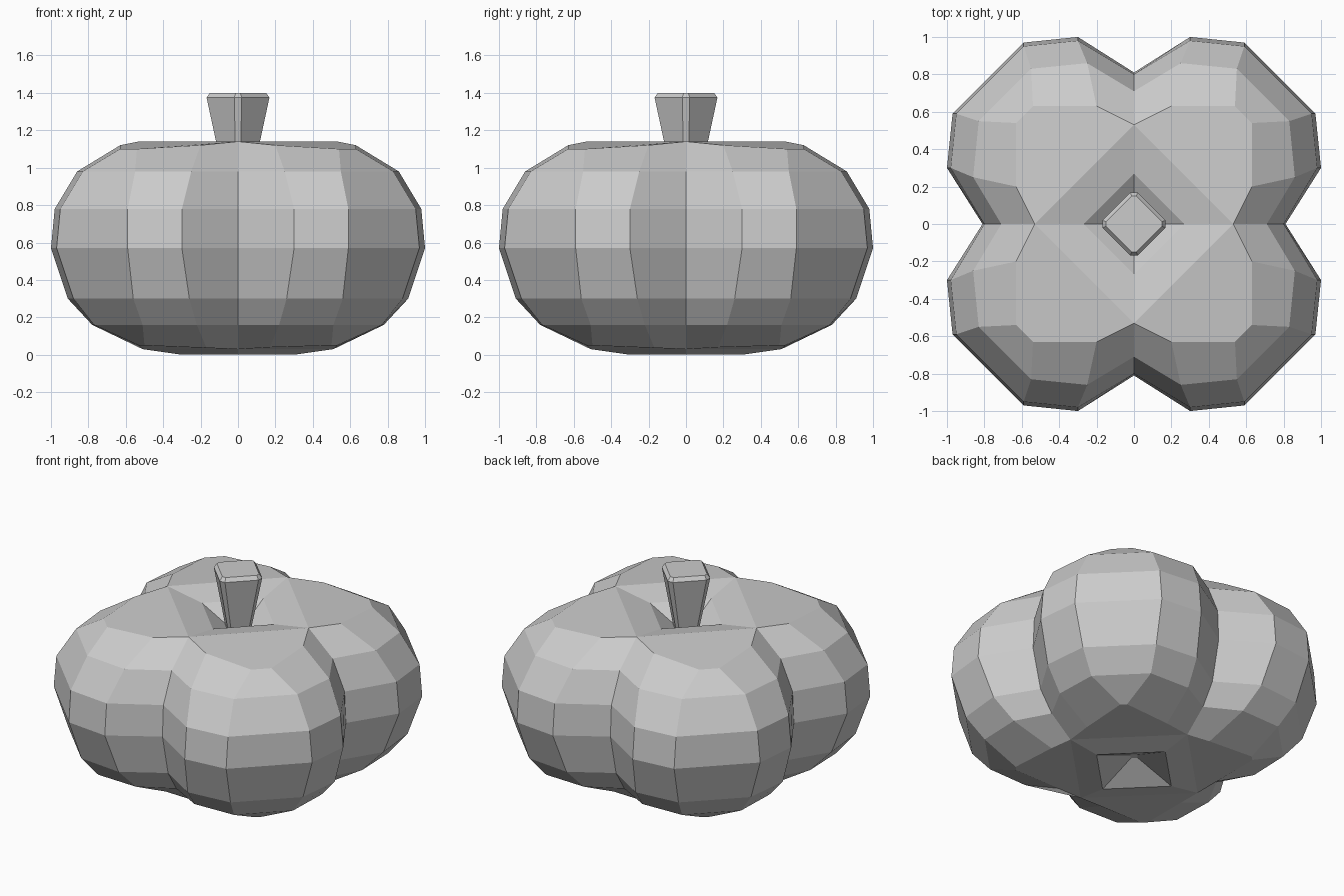
import bpy, bmesh
from mathutils import Matrix, Vector

if "Cube" in bpy.data.objects:
    bpy.data.objects.remove(bpy.data.objects["Cube"])


def finish(bm, name):
    bmesh.ops.recalc_face_normals(bm, faces=bm.faces)
    me = bpy.data.meshes.new(name)
    bm.to_mesh(me)
    bm.free()
    ob = bpy.data.objects.new(name, me)
    bpy.context.collection.objects.link(ob)
    return ob


def ring(bm, quarter):
    """Repeat a quarter outline four times around z."""
    out = []
    for q in range(4):
        rot = Matrix(((1, 0, 0), (0, 1, 0), (0, 0, 1)))
        for _ in range(q):
            rot = Matrix(((0, -1, 0), (1, 0, 0), (0, 0, 1))) @ rot
        out += [bm.verts.new(rot @ Vector(p)) for p in quarter]
    return out


def bridge(bm, a, b):
    n = len(a)
    for i in range(n):
        j = (i + 1) % n
        bm.faces.new((a[i], a[j], b[j], b[i]))


# Pumpkin body: four lobes; each row is
# groove radius, groove z, shoulder (far, near), z, tip (far, near), z
rows = [
    (0.51, 0.03, 0.52, 0.17, 0.04, 0.53, 0.50, 0.05),
    (0.66, 0.16, 0.78, 0.22, 0.16, 0.77, 0.51, 0.16),
    (0.75, 0.30, 0.91, 0.26, 0.30, 0.88, 0.56, 0.30),
    (0.81, 0.57, 1.00, 0.30, 0.57, 0.97, 0.59, 0.57),
    (0.80, 0.78, 0.98, 0.30, 0.78, 0.95, 0.59, 0.78),
    (0.71, 0.98, 0.86, 0.25, 0.98, 0.83, 0.55, 0.98),
    (0.53, 1.14, 0.63, 0.20, 1.12, 0.63, 0.54, 1.10),
]
bm = bmesh.new()
rings = [ring(bm, [(g, 0, gz), (sf, sn, sz), (tf, tn, tz), (tn, tf, tz), (sn, sf, sz)])
         for g, gz, sf, sn, sz, tf, tn, tz in rows]
for a, b in zip(rings, rings[1:]):
    bridge(bm, a, b)

# Caps: lobe faces, a nearly flat diamond, then a sunken dimple
for outer, r1, z1, r2, z2 in ((rings[-1], 0.27, 1.095, 0.09, 1.00),
                              (rings[0], 0.30, 0.0, 0.03, 0.10)):
    for q in range(4):
        bm.faces.new([outer[(5 * q + k) % 20] for k in range(6)])
    rim = ring(bm, [(r1, 0, z1)])
    pit = ring(bm, [(r2, 0, z2)])
    bridge(bm, outer[::5], rim)
    bridge(bm, rim, pit)
    bm.faces.new(pit)
finish(bm, "pumpkin_body")

# Stem: flared diamond with narrow chamfered corners and top
bm = bmesh.new()
levels = [ring(bm, [(r, -c, z), (r, c, z)])
          for r, c, z in ((0.085, 0.012, 0.99), (0.168, 0.02, 1.375), (0.15, 0.012, 1.40))]
for a, b in zip(levels, levels[1:]):
    bridge(bm, a, b)
bm.faces.new(levels[0])
bm.faces.new(levels[-1])
finish(bm, "stem")
